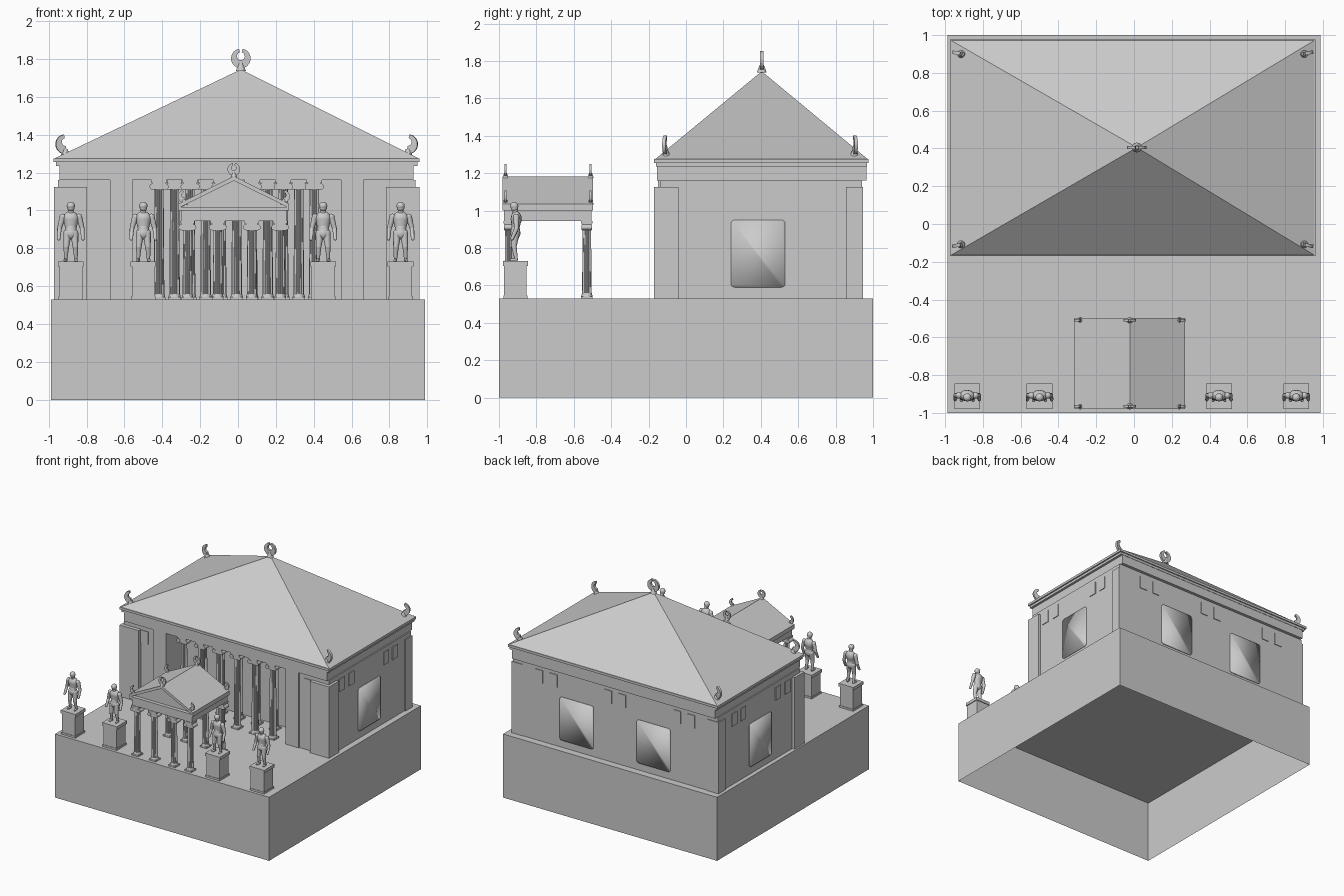
import bpy, bmesh, math
from mathutils import Matrix, Vector

cube = bpy.data.objects.get("Cube")
if cube:
    bpy.data.objects.remove(cube, do_unlink=True)

stone = bpy.data.materials.new("grey_stone")
stone.use_nodes = True
GREY = (0.6, 0.6, 0.6, 1)
stone.diffuse_color = GREY
stone.node_tree.nodes["Principled BSDF"].inputs["Base Color"].default_value = GREY

DECK = 0.53     # top of the podium
MID = -0.007    # centre line of the hall
PAV = -0.022    # centre line of the pavilion


def finish(name, bm, smooth=False):
    bmesh.ops.recalc_face_normals(bm, faces=bm.faces)
    mesh = bpy.data.meshes.new(name)
    bm.to_mesh(mesh)
    bm.free()
    mesh.materials.append(stone)
    for p in mesh.polygons:
        p.use_smooth = smooth
    ob = bpy.data.objects.new(name, mesh)
    bpy.context.collection.objects.link(ob)
    return ob


def copy(ob, name, loc):
    dup = ob.copy()
    dup.name = name
    dup.location = loc
    bpy.context.collection.objects.link(dup)
    return dup


def add_box(bm, x0, x1, y0, y1, z0, z1):
    m = Matrix.Translation(((x0 + x1) / 2, (y0 + y1) / 2, (z0 + z1) / 2))
    return bmesh.ops.create_cube(bm, size=1, matrix=m @ Matrix.Diagonal((x1 - x0, y1 - y0, z1 - z0, 1)))


def box(name, *dims):
    bm = bmesh.new()
    add_box(bm, *dims)
    return finish(name, bm)


def add_prism(bm, pts, y0, y1):
    """Extrude an x-z outline along y."""
    face = bm.faces.new([bm.verts.new((x, y0, z)) for x, z in pts])
    new = bmesh.ops.extrude_face_region(bm, geom=[face])["geom"]
    bmesh.ops.translate(bm, verts=[v for v in new if isinstance(v, bmesh.types.BMVert)], vec=(0, y1 - y0, 0))


def prism(name, pts, y0, y1, smooth=False):
    bm = bmesh.new()
    add_prism(bm, pts, y0, y1)
    return finish(name, bm, smooth)


def arc(r, cx, cz, a0, a1, n):
    angles = [math.radians(a0 + (a1 - a0) * i / n) for i in range(n + 1)]
    return [(cx + r * math.cos(a), cz + r * math.sin(a)) for a in angles]


def roof_pyramid(name, x0, x1, y0, y1, z, apex):
    bm = bmesh.new()
    ring = [bm.verts.new((x, y, z)) for x, y in ((x0, y0), (x1, y0), (x1, y1), (x0, y1))]
    top = bm.verts.new(apex)
    bm.faces.new(ring)
    for i in range(4):
        bm.faces.new((ring[i], ring[(i + 1) % 4], top))
    return finish(name, bm)


# Podium: a hollow block, open below
podium = bmesh.new()
add_box(podium, -0.987, 0.987, -1, 1, 0, DECK)
under = [f for f in podium.faces if f.calc_center_median().z < 0.01]
bmesh.ops.delete(podium, geom=under, context="FACES_ONLY")
finish("podium", podium)

# Hall walls, with a recessed porch at the front
box("hall_body", MID - 0.945, MID + 0.945, 0.1, 0.94, DECK, 1.16)
for side, word in ((-1, "right"), (1, "left")):
    def side_box(name, a, b, *rest):
        xs = sorted((MID + side * a, MID + side * b))
        return box(f"{word}_{name}", *xs, *rest)
    side_box("porch_wall", 0.67, 0.945, -0.14, 0.1, DECK, 1.16)
    side_box("porch_anta", 0.55, 0.67, -0.15, 0.1, DECK, 1.16)
    side_box("front_pier", 0.79, 0.966, -0.17, -0.04, DECK, 1.125)
    side_box("back_pier", 0.85, 0.955, 0.855, 0.945, DECK, 1.125)

# Entablature and pyramid roof
box("architrave", MID - 0.935, MID + 0.935, -0.155, 0.965, 1.16, 1.235)
box("lower_cornice", MID - 0.955, MID + 0.955, -0.16, 0.968, 1.235, 1.255)
box("upper_cornice", MID - 0.967, MID + 0.967, -0.17, 0.977, 1.255, 1.275)
roof_pyramid("hall_roof", MID - 0.962, MID + 0.962, -0.165, 0.972, 1.275, (0.015, 0.405, 1.745))


# Wall plates: small square panels and large rounded panels
def panel(name, w, h, r, loc, turn):
    corners = ((1, 1, 0), (-1, 1, 90), (-1, -1, 180), (1, -1, 270))
    pts = []
    for sx, sz, a in corners:
        pts += arc(r, sx * (w / 2 - r), sz * (h / 2 - r), a, a + 90, 4) if r else [(sx * w / 2, sz * h / 2)]
    ob = prism(name, pts, -0.006, 0.002, r > 0)
    ob.location = loc
    ob.rotation_euler.z = math.radians(turn)


for side, turn in ((-1, -90), (1, 90)):
    wall = MID + side * 0.945
    panel("side_large_panel", 0.29, 0.36, 0.02, (wall, 0.385, 0.77), turn)
    for y in (0.025, 0.15, 0.61, 0.725):
        panel("side_small_panel", 0.068, 0.105, 0, (wall, y, 1.07), turn)
    panel("front_small_panel", 0.066, 0.105, 0, (MID + side * 0.755, -0.14, 1.07), 0)
    panel("back_large_panel", 0.31, 0.36, 0.02, (MID + side * 0.355, 0.94, 0.77), 180)
    for x in (0.065, 0.57, 0.7):
        panel("back_small_panel", 0.068, 0.105, 0, (MID + side * x, 0.94, 1.07), 180)


# Fluted columns with scrolled capitals
def column(name, height, r):
    bm = bmesh.new()
    n = 32
    rings = []
    for z, k in ((0.02, 1), (height - 0.05, 0.86)):
        rings.append([bm.verts.new((r * k * (0.88 if i % 2 else 1) * math.cos(math.tau * i / n),
                                    r * k * (0.88 if i % 2 else 1) * math.sin(math.tau * i / n), z))
                      for i in range(n)])
    for i in range(n):
        j = (i + 1) % n
        bm.faces.new((rings[0][i], rings[0][j], rings[1][j], rings[1][i]))
    w = r * 1.2
    add_box(bm, -w, w, -w, w, 0, 0.012)
    bmesh.ops.create_cone(bm, cap_ends=True, segments=20, radius1=w, radius2=r, depth=0.02,
                          matrix=Matrix.Translation((0, 0, 0.02)))
    add_box(bm, -w, w, -r, r, height - 0.05, height - 0.012)
    add_box(bm, -w * 1.2, w * 1.2, -w, w, height - 0.014, height)
    for s in (-1, 1):
        m = Matrix.Translation((s * w, 0, height - 0.034)) @ Matrix.Rotation(math.pi / 2, 4, "X")
        bmesh.ops.create_cone(bm, cap_ends=True, segments=12, radius1=r * 0.6, radius2=r * 0.6, depth=r * 2.2, matrix=m)
    return finish(name, bm)


tall = column("porch_column", 1.16 - DECK, 0.028)
tall.location = (MID - 0.41, -0.115, DECK)
for i in range(1, 6):
    copy(tall, "porch_column", (MID - 0.41 + i * 0.164, -0.115, DECK))
for i in range(5):
    copy(tall, "inner_porch_column", (MID - 0.328 + i * 0.164, 0.03, DECK))

short = column("pavilion_column", 0.945 - DECK, 0.026)
spots = [(PAV + x, y) for x in (-0.245, -0.085, 0.095, 0.245) for y in (-0.945, -0.53)]
short.location = (*spots[0], DECK)
for x, y in spots[1:]:
    copy(short, "pavilion_column", (x, y, DECK))

# Pavilion beams, pediment and sloping roof
box("pavilion_beam", PAV - 0.277, PAV + 0.277, -0.972, -0.505, 0.945, 1.0)
box("pavilion_cornice", PAV - 0.292, PAV + 0.292, -0.98, -0.497, 1.0, 1.018)
prism("pavilion_pediment", [(PAV - 0.28, 1.018), (PAV + 0.28, 1.018), (PAV, 1.165)], -0.95, -0.525)
prism("pavilion_roof", [(PAV - 0.292, 1.013), (PAV - 0.292, 1.035), (PAV, 1.182), (PAV + 0.292, 1.035),
                        (PAV + 0.292, 1.013), (PAV, 1.157)], -0.98, -0.497)


# Roof ornaments: an open crescent on the peaks, a single horn on the corners
def crescent(name, half, scale, loc, turn=0, flip=1):
    outer = arc(0.052, 0, 0.06, 100, 280 if half else 440, 18)
    inner = arc(0.021, 0, 0.072, 270 if half else 435, 105, 12)
    ob = prism(name, outer + inner, -0.009, 0.009)
    ob.data.transform(Matrix.Diagonal((flip, 1, 1, 1)))
    if flip < 0:
        ob.data.flip_normals()
    foot = bmesh.new()
    bmesh.ops.create_cone(foot, cap_ends=True, segments=12, radius1=0.026, radius2=0.012, depth=0.04,
                          matrix=Matrix.Translation((0, 0, 0.015)))
    for o in (ob, finish(name + "_foot", foot)):
        o.location = loc
        o.scale = (scale,) * 3
        o.rotation_euler.z = math.radians(turn)


crescent("hall_peak_ornament", False, 1, (0.015, 0.405, 1.743))
for s in (-1, 1):
    for y, t in ((-0.108, 12), (0.9, -12)):
        crescent("hall_corner_ornament", True, 1, (MID + s * 0.905, y, 1.29), -s * t, -s)
    for y in (-0.965, -0.51):
        crescent("pavilion_corner_ornament", True, 0.65, (PAV + s * 0.262, y, 1.035), 0, -s)
for y in (-0.965, -0.51):
    crescent("pavilion_peak_ornament", False, 0.65, (PAV, y, 1.178))


# Statues: bodies made of tapered limbs
def limb(bm, a, b, ra, rb, flat=1):
    a, b = Vector(a), Vector(b)
    for p, r in ((a, ra), (b, rb)):
        m = Matrix.Translation(p) @ Matrix.Diagonal((1, flat, 1, 1))
        bmesh.ops.create_uvsphere(bm, u_segments=12, v_segments=8, radius=r, matrix=m)
    turn = (b - a).to_track_quat("Z", "Y").to_matrix().to_4x4()
    m = Matrix.Translation((a + b) / 2) @ Matrix.Diagonal((1, flat, 1, 1)) @ turn
    bmesh.ops.create_cone(bm, segments=12, radius1=ra, radius2=rb, depth=(b - a).length, matrix=m)


figure = bmesh.new()
limb(figure, (0, 0, 0.15), (0, 0, 0.175), 0.034, 0.029, 0.8)         # hips
limb(figure, (0, 0, 0.175), (0, 0.004, 0.225), 0.029, 0.042, 0.7)    # chest
limb(figure, (0, 0.002, 0.245), (0, -0.002, 0.28), 0.017, 0.013)     # neck
limb(figure, (0, -0.005, 0.285), (0, -0.006, 0.294), 0.02, 0.022)    # head
for s in (-1, 1):
    knee = (s * 0.024, -0.008, 0.08)
    limb(figure, (s * 0.018, 0, 0.15), knee, 0.022, 0.015)
    limb(figure, knee, (s * 0.027, 0.004, 0.012), 0.015, 0.009)
    limb(figure, (s * 0.027, 0.004, 0.008), (s * 0.031, -0.022, 0.007), 0.009, 0.007)
    elbow = (s * 0.06, 0.006, 0.175)
    limb(figure, (s * 0.043, 0.004, 0.236), elbow, 0.017, 0.012)
    limb(figure, elbow, (s * 0.064, -0.018, 0.12), 0.012, 0.009)
statue = finish("statue", figure, True)

for i, x in enumerate((-0.883, -0.5, 0.45, 0.859)):
    y = -0.912
    box("pedestal", x - 0.061, x + 0.061, y - 0.06, y + 0.06, DECK, 0.705)
    box("pedestal_foot", x - 0.065, x + 0.065, y - 0.064, y + 0.064, DECK, 0.545)
    box("pedestal_cap", x - 0.068, x + 0.068, y - 0.067, y + 0.067, 0.705, 0.73)
    if i:
        copy(statue, "statue", (x, y, 0.73))
    else:
        statue.location = (x, y, 0.73)
